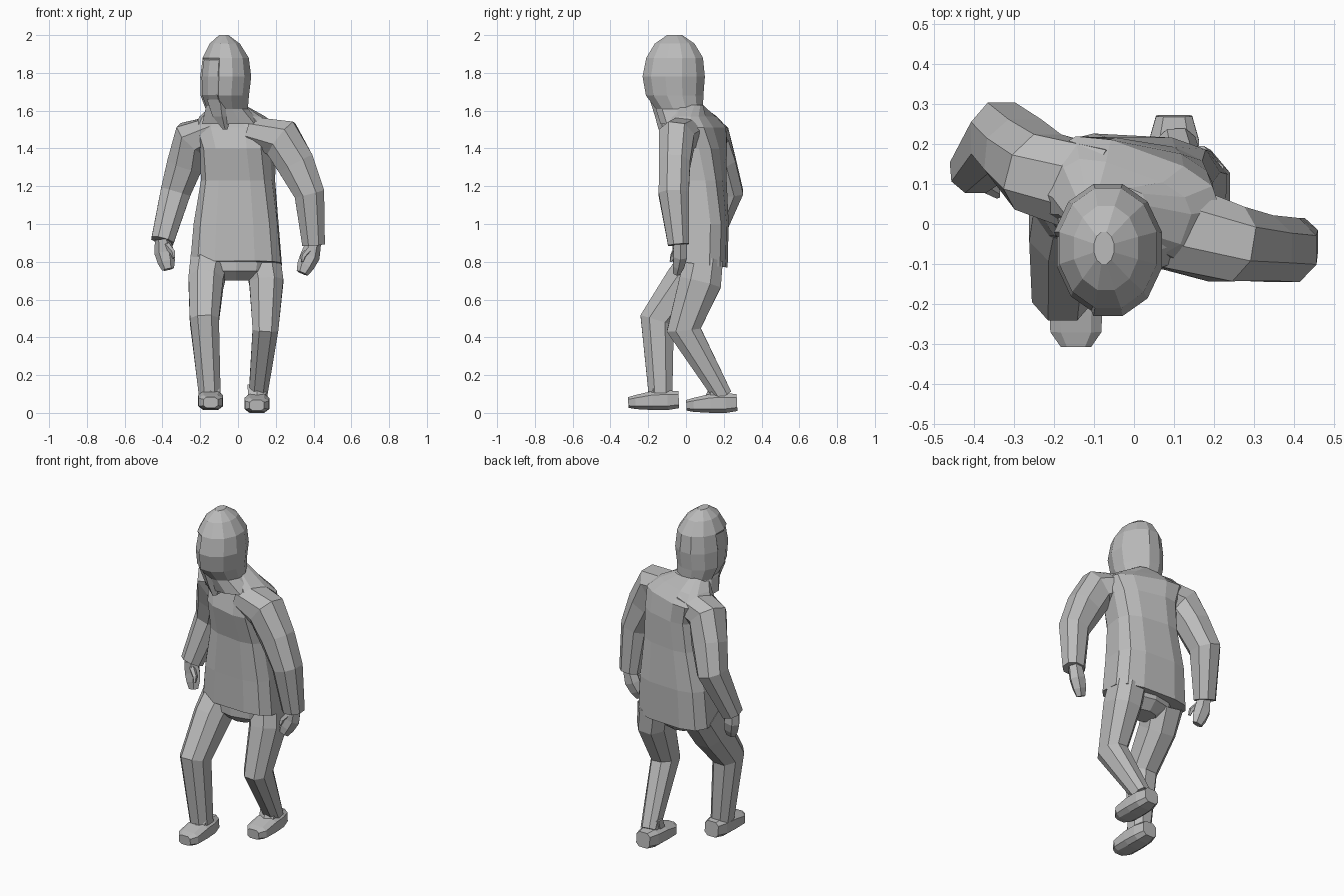
import bpy, bmesh, math
from mathutils import Vector, Matrix

cube = bpy.data.objects.get("Cube")
if cube:
    bpy.data.objects.remove(cube, do_unlink=True)

# Single plain grey for the whole figure
grey = bpy.data.materials.new("plain_grey")
grey.use_nodes = True
colour = (0.5, 0.5, 0.5, 1)
grey.diffuse_color = colour
grey.node_tree.nodes["Principled BSDF"].inputs["Base Color"].default_value = colour


def rounded(value, power):
    """Signed power: below 1 turns an ellipse into a rounded box."""
    return math.copysign(abs(value) ** power, value)


def loft(name, rings, sides=8, ref=(1, 0, 0), flat=False, power=1, edit=None):
    """Skin rings of (x, y, z, half_width, half_depth, yaw) into one closed part.
    Half width lies along ref; rings face along the path unless flat is set."""
    bm = bmesh.new()
    centres = [Vector(r[:3]) for r in rings]
    scale = 1 / math.cos(math.pi / sides)
    loops = []
    for i, ring in enumerate(rings):
        ahead = centres[min(i + 1, len(rings) - 1)] - centres[i]
        behind = centres[i] - centres[max(i - 1, 0)]
        normal = (ahead.normalized() + behind.normalized()).normalized()
        if flat:
            normal = Vector((0, 0, 1))
        u = Vector(ref)
        u = (u - normal * u.dot(normal)).normalized()
        v = normal.cross(u)
        yaw = math.radians(ring[5]) if len(ring) > 5 else 0
        turn = Matrix.Rotation(yaw, 3, normal)
        loop = []
        for k in range(sides):
            angle = math.tau * (k + 0.5) / sides
            across = u * rounded(math.cos(angle) * scale, power) * ring[3]
            along = v * rounded(math.sin(angle) * scale, power) * ring[4]
            loop.append(bm.verts.new(centres[i] + turn @ (across + along)))
        loops.append(loop)
    for low, high in zip(loops, loops[1:]):
        for k in range(sides):
            n = (k + 1) % sides
            bm.faces.new((low[k], low[n], high[n], high[k]))
    bm.faces.new(loops[0][::-1])
    bm.faces.new(loops[-1])
    bmesh.ops.recalc_face_normals(bm, faces=bm.faces)
    if edit:
        edit(bm)
    mesh = bpy.data.meshes.new(name)
    bm.to_mesh(mesh)
    bm.free()
    mesh.materials.append(grey)
    obj = bpy.data.objects.new(name, mesh)
    bpy.context.collection.objects.link(obj)
    return obj


def cut_face_opening(bm):
    """Sink the turned face slightly inside the hood rim."""
    facing = Vector((-0.85, -0.52, 0))
    bm.normal_update()
    faces = [f for f in bm.faces
             if f.normal.dot(facing) > 0.72 and 1.6 < f.calc_center_median().z < 1.87]
    bmesh.ops.inset_region(bm, faces=faces, thickness=0.012, depth=-0.008)


def shape_hem(bm):
    """Let the back of the jacket hang a little lower than the front."""
    for v in bm.verts:
        if v.co.z < 0.85:
            v.co.z -= 0.12 * (v.co.y - 0.05)


# Jacket body, twisting from hips to shoulders, with the chest overhanging the belly
loft("jacket_body", [
    (-0.01, 0.075, 0.79, 0.24, 0.14, -3),
    (-0.01, 0.078, 1.0, 0.222, 0.143, -3),
    (0, 0.07, 1.23, 0.19, 0.135, -8),
    (0, 0.05, 1.4, 0.19, 0.15, -14),
    (-0.01, 0.06, 1.51, 0.22, 0.125, -20),
    (-0.03, 0.045, 1.57, 0.17, 0.09, -20),
    (-0.05, 0.01, 1.63, 0.085, 0.08),
], sides=12, flat=True, power=0.62, edit=shape_hem)

# Hood with the face turned to one side
loft("hood", [
    (-0.03, -0.01, 1.53, 0.16, 0.125),
    (-0.06, -0.035, 1.61, 0.112, 0.125),
    (-0.07, -0.06, 1.68, 0.128, 0.152),
    (-0.065, -0.065, 1.78, 0.135, 0.165),
    (-0.065, -0.06, 1.88, 0.122, 0.15),
    (-0.07, -0.06, 1.955, 0.08, 0.105),
    (-0.075, -0.06, 2.0, 0.025, 0.04),
], sides=12, flat=True, edit=cut_face_opening)
loft("hood_chin", [
    (-0.095, -0.1, 1.66, 0.07, 0.08),
    (-0.085, -0.095, 1.57, 0.05, 0.06),
    (-0.068, -0.105, 1.5, 0.012, 0.035),
], sides=6, flat=True)

# Sleeves, from inside the shoulder to the cuff
loft("left_sleeve", [
    (0.08, 0.0, 1.49, 0.11, 0.075),
    (0.23, -0.05, 1.45, 0.095, 0.11),
    (0.305, -0.06, 1.32, 0.082, 0.1),
    (0.378, -0.065, 1.16, 0.08, 0.08),
    (0.4, -0.04, 0.89, 0.055, 0.06),
], ref=(0, 1, 0), power=0.9)
loft("right_sleeve", [
    (-0.09, 0.08, 1.5, 0.11, 0.08),
    (-0.24, 0.13, 1.45, 0.1, 0.105),
    (-0.28, 0.175, 1.32, 0.09, 0.095),
    (-0.33, 0.215, 1.17, 0.088, 0.08),
    (-0.4, 0.13, 0.91, 0.055, 0.06),
], ref=(0, 1, 0), power=0.9)

# Hands with thumbs
for side, x, y, z in (("left", 0.4, -0.03, 0.9), ("right", -0.4, 0.12, 0.92)):
    lean = -0.06 if side == "left" else 0.03
    loft(side + "_hand", [
        (x, y, z, 0.035, 0.035),
        (x + lean * 0.3, y, z - 0.07, 0.035, 0.045),
        (x + lean * 0.7, y - 0.01, z - 0.12, 0.03, 0.04),
        (x + lean, y - 0.02, z - 0.16, 0.018, 0.028),
    ], sides=6, ref=(0, 1, 0))
    inward = -1 if x > 0 else 1
    loft(side + "_thumb", [
        (x + inward * 0.02, y - 0.02, z - 0.03, 0.015, 0.015),
        (x + inward * 0.055, y - 0.04, z - 0.07, 0.012, 0.012),
        (x + inward * 0.06, y - 0.05, z - 0.1, 0.006, 0.006),
    ], sides=5)

# Trousers
loft("trouser_seat", [
    (-0.01, 0.06, 0.7, 0.08, 0.06),
    (-0.01, 0.06, 0.75, 0.17, 0.11),
    (-0.01, 0.07, 0.88, 0.2, 0.12),
], sides=10, flat=True)
loft("left_trouser_leg", [
    (0.13, 0.095, 0.81, 0.095, 0.1),
    (0.15, 0.075, 0.69, 0.09, 0.112),
    (0.145, -0.012, 0.44, 0.068, 0.09),
    (0.105, 0.195, 0.09, 0.048, 0.05),
], power=0.85)
loft("right_trouser_leg", [
    (-0.15, 0.075, 0.81, 0.1, 0.105),
    (-0.17, -0.005, 0.69, 0.092, 0.11),
    (-0.178, -0.153, 0.49, 0.077, 0.092),
    (-0.15, -0.135, 0.1, 0.058, 0.063),
], power=0.85)

# Boxy shoes, from heel to toe
for side, x, heel, ground in (("left", 0.1, 0.27, 0.0), ("right", -0.145, -0.038, 0.015)):
    loft(side + "_shoe", [
        (x, heel, ground + 0.055, 0.045, 0.045),
        (x, heel - 0.06, ground + 0.052, 0.062, 0.052),
        (x, heel - 0.14, ground + 0.05, 0.066, 0.05),
        (x, heel - 0.23, ground + 0.042, 0.064, 0.037),
        (x, heel - 0.268, ground + 0.04, 0.038, 0.028),
    ], sides=8, power=0.6)
    loft(side + "_shoe_tongue", [
        (x, heel - 0.13, ground + 0.07, 0.045, 0.04),
        (x, heel - 0.1, ground + 0.15, 0.05, 0.035),
    ], sides=6, flat=True)
